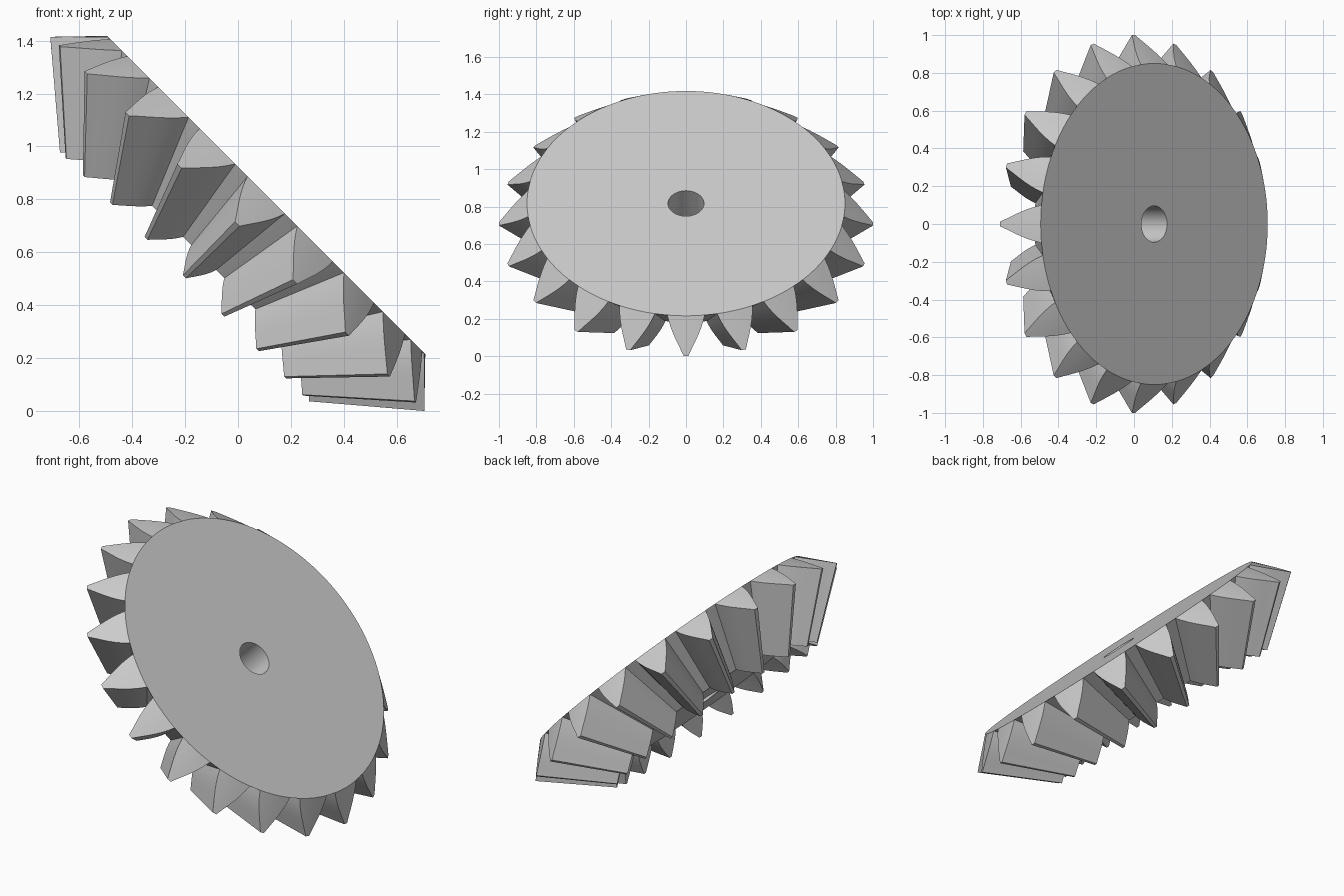
import bpy, bmesh, math
from mathutils import Vector

if "Cube" in bpy.data.objects:
    bpy.data.objects.remove(bpy.data.objects["Cube"])

TEETH = 20
ROOT_R, TIP_R, TIP_DROP = 0.85, 1.0, 0.155   # large end of the teeth
SHRINK = 0.665                               # small end, scaled towards the cone apex
BORE_R = 0.096
HALF_WIDTHS = [0.100, 0.091, 0.079, 0.064, 0.047, 0.029, 0.012]  # root to tip
COLUMNS = [-1, -0.5, 0, 0.5, 1]

# Gear frame: the flat face looks along +x +z
centre = Vector((0.107, 0, 0.817))
axis = Vector((1, 0, 1)).normalized()
down = Vector((1, 0, -1)).normalized()
side = Vector((0, 1, 0))

bm = bmesh.new()


def point(r, a, ang):
    return centre + axis * a + (down * math.cos(ang) + side * math.sin(ang)) * r


def cone_point(r, a, ang, scale):
    """Point scaled about the cone apex, one unit below the flat face."""
    return point(r * scale, (a + 1) * scale - 1, ang)


def face(*pts):
    bm.faces.new([bm.verts.new(p) for p in pts])


def tooth_point(mid, row, col, scale):
    t = row / (len(HALF_WIDTHS) - 1)
    r = ROOT_R + (TIP_R - ROOT_R) * t
    return cone_point(r, -TIP_DROP * t, mid + col * HALF_WIDTHS[row] / r, scale)


step = 2 * math.pi / TEETH
base = HALF_WIDTHS[0] / ROOT_R
rim = []
for k in range(TEETH):
    mid = k * step
    rows = range(len(HALF_WIDTHS) - 1)
    # Curved tooth flanks
    for row in rows:
        for s in (-1, 1):
            face(tooth_point(mid, row, s, 1), tooth_point(mid, row + 1, s, 1),
                 tooth_point(mid, row + 1, s, SHRINK), tooth_point(mid, row, s, SHRINK))
    # Tooth ends on the outer and inner cones
    for scale in (1, SHRINK):
        for row in rows:
            for c0, c1 in zip(COLUMNS, COLUMNS[1:]):
                face(tooth_point(mid, row, c0, scale), tooth_point(mid, row, c1, scale),
                     tooth_point(mid, row + 1, c1, scale), tooth_point(mid, row + 1, c0, scale))
    # Narrow tip land
    top = len(HALF_WIDTHS) - 1
    for c0, c1 in zip(COLUMNS, COLUMNS[1:]):
        face(tooth_point(mid, top, c0, 1), tooth_point(mid, top, c1, 1),
             tooth_point(mid, top, c1, SHRINK), tooth_point(mid, top, c0, SHRINK))
    # Root land between this tooth and the next
    gap = [mid + base, mid + step / 2, mid + step - base]
    for g0, g1 in zip(gap, gap[1:]):
        face(cone_point(ROOT_R, 0, g0, 1), cone_point(ROOT_R, 0, g1, 1),
             cone_point(ROOT_R, 0, g1, SHRINK), cone_point(ROOT_R, 0, g0, SHRINK))
    rim += [mid + c * base for c in COLUMNS] + [gap[1]]

# Flat faces and the bore
back = SHRINK - 1
for a0, a1 in zip(rim, rim[1:] + rim[:1]):
    for scale, a in ((1, 0), (SHRINK, back)):
        face(cone_point(ROOT_R, 0, a0, scale), cone_point(ROOT_R, 0, a1, scale),
             point(BORE_R, a, a1), point(BORE_R, a, a0))
    face(point(BORE_R, 0, a0), point(BORE_R, 0, a1),
         point(BORE_R, back, a1), point(BORE_R, back, a0))

bmesh.ops.remove_doubles(bm, verts=bm.verts[:], dist=1e-4)
bmesh.ops.recalc_face_normals(bm, faces=bm.faces[:])

mesh = bpy.data.meshes.new("bevel_gear")
bm.to_mesh(mesh)
bm.free()
gear = bpy.data.objects.new("bevel_gear", mesh)
bpy.context.collection.objects.link(gear)

grey = bpy.data.materials.new("steel_grey")
grey.diffuse_color = (0.6, 0.6, 0.6, 1)
grey.use_nodes = True
grey.node_tree.nodes["Principled BSDF"].inputs["Base Color"].default_value = grey.diffuse_color
mesh.materials.append(grey)

bpy.context.view_layer.objects.active = gear
gear.select_set(True)
bpy.ops.object.shade_smooth_by_angle(angle=math.radians(25))
